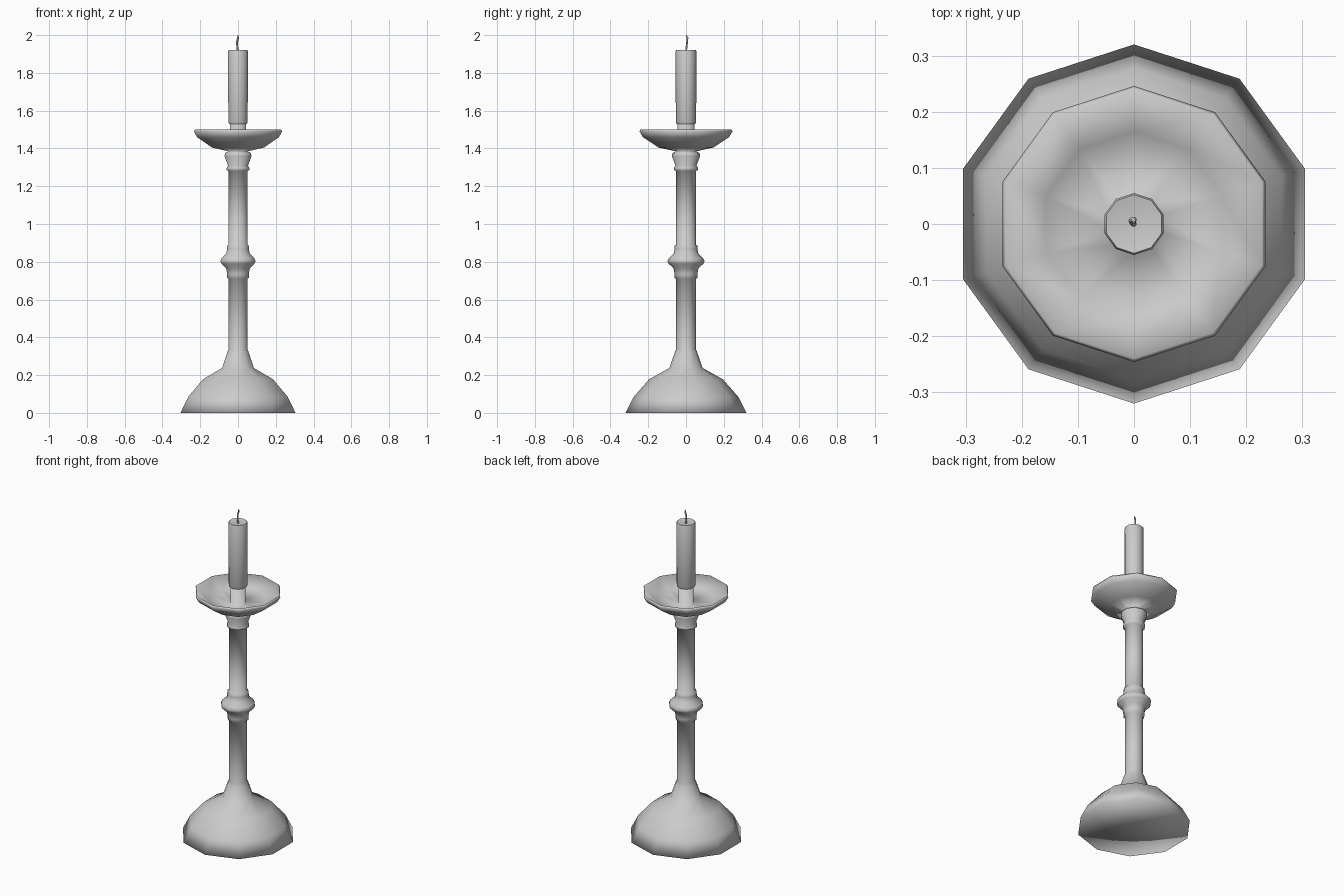
import bpy, bmesh, math
from mathutils import Vector

if "Cube" in bpy.data.objects:
    bpy.data.objects.remove(bpy.data.objects["Cube"])

SIDES = 10


def lathe(name, profile, smooth_angle=None):
    """Revolve (radius, height) points; radius 0 makes a pole."""
    bm = bmesh.new()
    rings = []
    for r, z in profile:
        if r == 0:
            rings.append([bm.verts.new((0, 0, z))])
        else:
            angles = [math.pi / 2 + 2 * math.pi * i / SIDES for i in range(SIDES)]
            rings.append([bm.verts.new((r * math.cos(a), r * math.sin(a), z)) for a in angles])
    for low, high in zip(rings, rings[1:]):
        for i in range(SIDES):
            j = (i + 1) % SIDES
            if len(low) == 1:
                bm.faces.new((low[0], high[j], high[i]))
            elif len(high) == 1:
                bm.faces.new((low[i], low[j], high[0]))
            else:
                bm.faces.new((low[i], low[j], high[j], high[i]))
    bmesh.ops.recalc_face_normals(bm, faces=bm.faces)
    mesh = bpy.data.meshes.new(name)
    bm.to_mesh(mesh)
    bm.free()
    obj = bpy.data.objects.new(name, mesh)
    bpy.context.collection.objects.link(obj)
    bpy.ops.object.select_all(action='DESELECT')
    obj.select_set(True)
    bpy.context.view_layer.objects.active = obj
    if smooth_angle is None:
        bpy.ops.object.shade_smooth()
    else:
        bpy.ops.object.shade_smooth_by_angle(angle=math.radians(smooth_angle))
    return obj


# Foot, turned stem, drip dish and candle socket in one revolved body
lathe("candlestick", [
    (0, 0), (0.32, 0), (0.277, 0.085), (0.195, 0.178), (0.088, 0.238),
    (0.058, 0.325), (0.053, 0.335), (0.053, 0.71),
    (0.06, 0.715), (0.06, 0.735), (0.066, 0.765), (0.092, 0.79), (0.098, 0.803),
    (0.09, 0.82), (0.066, 0.842), (0.06, 0.87), (0.06, 0.885), (0.053, 0.89),
    (0.053, 1.28), (0.063, 1.285), (0.063, 1.297), (0.056, 1.31),
    (0.075, 1.36), (0.072, 1.375), (0.055, 1.385),
    (0.145, 1.405), (0.228, 1.46), (0.246, 1.49), (0.24, 1.50),
    (0.165, 1.445), (0.045, 1.425), (0.045, 1.54), (0, 1.54)])

# Candle with a slightly dished top
lathe("candle", [(0, 1.53), (0.05, 1.53), (0.054, 1.54), (0.055, 1.915),
                 (0.052, 1.922), (0, 1.912)], 60)

# Bent wick
curve = bpy.data.curves.new("wick", 'CURVE')
curve.dimensions = '3D'
curve.bevel_depth = 0.005
curve.bevel_resolution = 1
curve.use_fill_caps = True
spline = curve.splines.new('POLY')
points = [(0, 0, 1.91), (-0.004, 0.003, 1.94), (-0.005, 0.006, 1.965), (0, 0.008, 1.985), (0, 0.002, 1.999)]
spline.points.add(len(points) - 1)
for p, co in zip(spline.points, points):
    p.co = (*co, 1)
spline.points[-1].radius = 0.4
bpy.context.collection.objects.link(bpy.data.objects.new("wick", curve))
